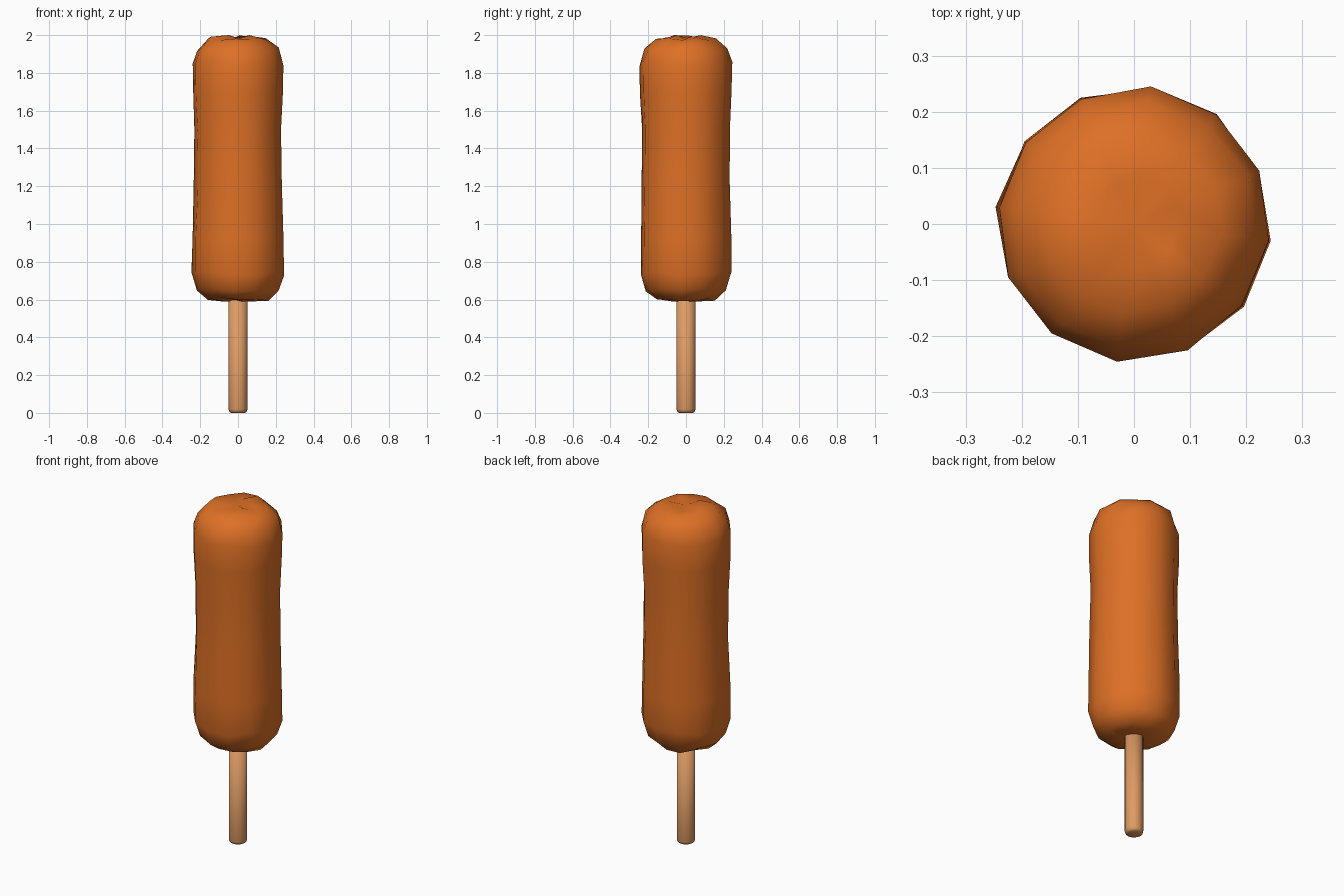
import bpy, bmesh, math, random

if "Cube" in bpy.data.objects:
    bpy.data.objects.remove(bpy.data.objects["Cube"])

random.seed(4)


def material(name, rgb):
    m = bpy.data.materials.new(name)
    m.diffuse_color = (*rgb, 1)
    m.use_nodes = True
    m.node_tree.nodes["Principled BSDF"].inputs["Base Color"].default_value = m.diffuse_color
    return m


def lathe(name, profile, sides, turn, mat, lump=None):
    """Spin (radius, z) rings about z; radius 0 rows become poles."""
    bm = bmesh.new()
    rings = []
    for r, z in profile:
        if r == 0:
            rings.append([bm.verts.new((0, 0, z))] * sides)
            continue
        ring = []
        for i in range(sides):
            a = turn + math.tau * i / sides
            rr, zz = lump(r, z, a) if lump else (r, z)
            ring.append(bm.verts.new((rr * math.cos(a), rr * math.sin(a), zz)))
        rings.append(ring)
    for lo, hi in zip(rings, rings[1:]):
        for i in range(sides):
            j = (i + 1) % sides
            quad = [lo[i], lo[j], hi[j], hi[i]]
            bm.faces.new(list(dict.fromkeys(quad)))
    bmesh.ops.recalc_face_normals(bm, faces=bm.faces[:])
    me = bpy.data.meshes.new(name)
    bm.to_mesh(me)
    bm.free()
    me.materials.append(mat)
    me.shade_smooth()
    ob = bpy.data.objects.new(name, me)
    bpy.context.collection.objects.link(ob)
    return ob


def batter_lump(r, z, a):
    # uneven fried surface: gentle radial waves, wobbling end rings
    rr = r + 0.003 * math.sin(2 * a + 3 * z) + random.uniform(-0.003, 0.002)
    end = z < 0.8 or z > 1.8
    zz = z + (random.uniform(-0.014, 0.010) if end else 0)
    return min(rr, 0.249), min(max(zz, 0.59), 2.0)


batter = material("fried batter orange", (0.73, 0.162, 0.019))
wood = material("light wood", (0.73, 0.328, 0.127))

# Battered sausage with a slight waist
body = [(0, 0.59), (0.08, 0.595), (0.158, 0.605), (0.216, 0.655), (0.244, 0.74),
        (0.243, 0.92), (0.235, 1.22), (0.234, 1.50), (0.242, 1.70), (0.243, 1.85),
        (0.218, 1.93), (0.158, 1.985), (0.08, 1.993), (0, 1.985)]
lathe("battered_sausage", body, 12, math.radians(23), batter, batter_lump)

# Wooden stick with a rounded foot
stick = [(0, 0), (0.036, 0), (0.046, 0.006), (0.05, 0.02), (0.05, 0.7), (0, 0.7)]
lathe("stick", stick, 16, 0, wood)
